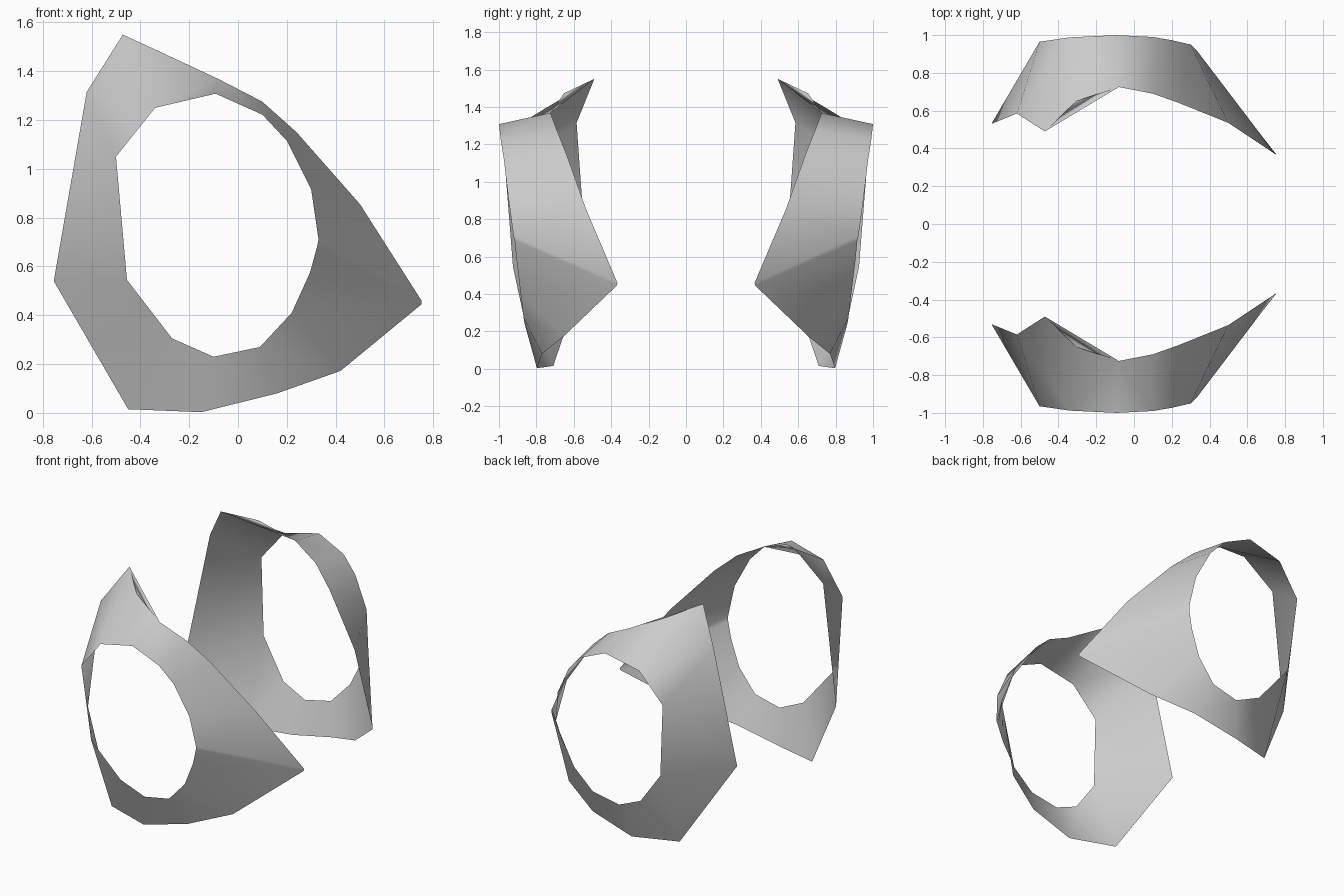
import bpy, bmesh

if "Cube" in bpy.data.objects:
    bpy.data.objects.remove(bpy.data.objects["Cube"])

# Outer rim of the side shell, starting at the top and running round past the front point
OUTER = [(-.08, .725, 1.368), (.10, .69, 1.275), (.24, .64, 1.15), (.50, .535, .855),
         (.752, .367, .46), (.752, .37, .445), (.42, .655, .172), (.16, .77, .08),
         (-.15, .797, .003), (-.45, .71, .015), (-.755, .53, .54), (-.62, .585, 1.315),
         (-.472, .49, 1.55)]
# Rim of the round opening, same direction
INNER = [(-.092, 1.0, 1.308), (.10, .99, 1.222), (.20, .973, 1.115), (.30, .95, .915),
         (.33, .922, .71), (.325, .916, .685), (.295, .905, .575), (.22, .885, .41),
         (.09, .868, .27), (-.10, .86, .23), (-.27, .873, .305), (-.455, .925, .545),
         (-.50, .965, 1.05), (-.34, .988, 1.25)]
# Extra flare point beside the top rear tip
FLARE = (-.305, .652, 1.473)
# How the two rims are stitched: b = both advance, o = outer only, i = inner only
STITCH = "bbbbbibbbbbbboi"

bm = bmesh.new()
outer = [bm.verts.new(p) for p in OUTER]
inner = [bm.verts.new(p) for p in INNER]
o = i = 0
for step in STITCH:
    o2 = (o + (step in "bo")) % len(outer)
    i2 = (i + (step in "bi")) % len(inner)
    ring = [outer[o], outer[o2], inner[i2], inner[i]]
    bm.faces.new(list(dict.fromkeys(ring)))
    o, i = o2, i2
bm.faces.new([outer[-1], bm.verts.new(FLARE), outer[0]])
bmesh.ops.recalc_face_normals(bm, faces=bm.faces)

# Outward side faces away from the centre
bm.normal_update()
if sum(f.normal.y * f.calc_area() for f in bm.faces) < 0:
    bmesh.ops.reverse_faces(bm, faces=bm.faces)

for f in bm.faces:
    f.smooth = True
mesh = bpy.data.meshes.new("side_shells")
bm.to_mesh(mesh)
bm.free()
shell = bpy.data.objects.new("side_shells", mesh)
bpy.context.collection.objects.link(shell)

# Matching shell on the opposite side
mirror = shell.modifiers.new("opposite_side", "MIRROR")
mirror.use_axis = (False, True, False)
mirror.use_mirror_merge = False
